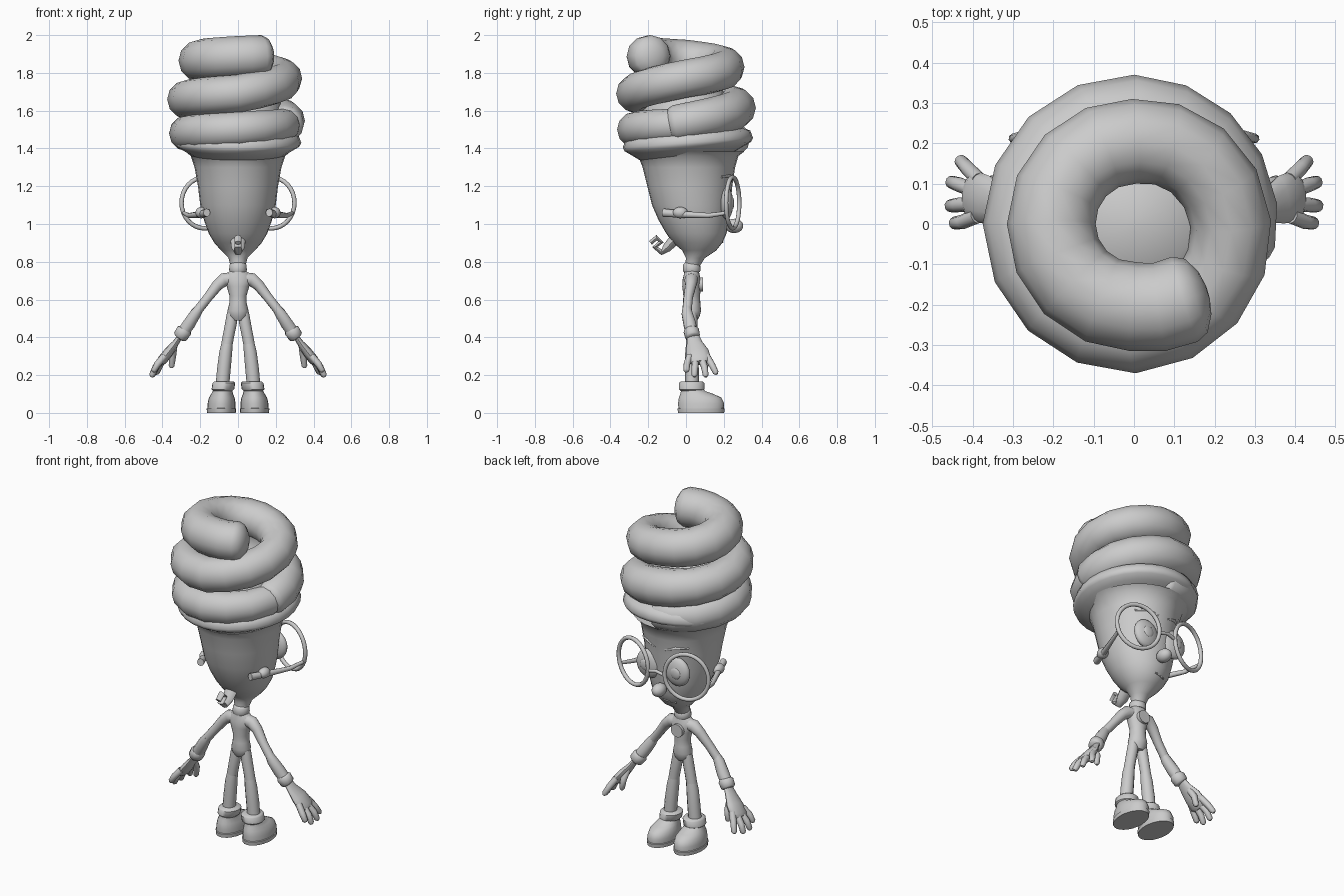
import bpy, bmesh, math
from mathutils import Vector

cube = bpy.data.objects.get("Cube")
if cube:
    bpy.data.objects.remove(cube, do_unlink=True)

grey = bpy.data.materials.new("plain grey")
grey.use_nodes = True
GREY = (0.6, 0.6, 0.6, 1)
grey.diffuse_color = GREY
grey.node_tree.nodes["Principled BSDF"].inputs["Base Color"].default_value = GREY


def finish(name, bm, angle=50, mirror=False):
    bmesh.ops.recalc_face_normals(bm, faces=bm.faces)
    mesh = bpy.data.meshes.new(name)
    bm.to_mesh(mesh)
    bm.free()
    mesh.materials.append(grey)
    ob = bpy.data.objects.new(name, mesh)
    bpy.context.collection.objects.link(ob)
    bpy.ops.object.select_all(action="DESELECT")
    ob.select_set(True)
    bpy.context.view_layer.objects.active = ob
    bpy.ops.object.shade_smooth_by_angle(angle=math.radians(angle))
    if mirror:
        ob.modifiers.new("Mirror", "MIRROR").use_mirror_merge = False
    return ob


def skin(rings, closed=False):
    """Bridge equal rings of points into one capped surface."""
    bm = bmesh.new()
    loops = [[bm.verts.new(p) for p in ring] for ring in rings]
    n = len(loops[0])
    pairs = list(zip(loops, loops[1:]))
    if closed:
        pairs.append((loops[-1], loops[0]))
    else:
        bm.faces.new(loops[0])
        bm.faces.new(loops[-1])
    for a, b in pairs:
        for i in range(n):
            j = (i + 1) % n
            bm.faces.new((a[i], a[j], b[j], b[i]))
    return bm


def stack(name, rows, n=28, tilt=0, **kw):
    """Horizontal ellipses: (z, centre x, centre y, radius x, radius y)."""
    angles = [2 * math.pi * i / n for i in range(n)]
    rings = [[(cx + rx * math.cos(a), cy + ry * math.sin(a), z + tilt * math.sin(a))
              for a in angles] for z, cx, cy, rx, ry in rows]
    return finish(name, skin(rings), **kw)


def tube(name, path, radii, n=12, closed=False, flat=1, up=(0, 0, 1), **kw):
    """Sweep a circle along a path; flat scales it along the up side."""
    path = [Vector(p) for p in path]
    if not isinstance(radii, (list, tuple)):
        radii = [radii] * len(path)
    rings = []
    for i, p in enumerate(path):
        if closed:
            d = path[(i + 1) % len(path)] - path[i - 1]
        else:
            d = path[min(i + 1, len(path) - 1)] - path[max(i - 1, 0)]
        side = d.cross(Vector(up)).normalized()
        top = side.cross(d).normalized()
        rings.append([p + radii[i] * (math.cos(t) * side + flat * math.sin(t) * top)
                      for t in (2 * math.pi * k / n for k in range(n))])
    return finish(name, skin(rings, closed), **kw)


def ball(name, centre, size, **kw):
    bm = bmesh.new()
    bmesh.ops.create_uvsphere(bm, u_segments=20, v_segments=12, radius=1)
    for v in bm.verts:
        v.co = Vector(centre) + Vector(a * b for a, b in zip(v.co, size))
    return finish(name, bm, **kw)


# Head: narrow chin pushed forward, widening into the flared rim
head = [(.78, .04, .035, .04), (.82, .05, .05, .05), (.86, .09, .07, .09),
        (.9, .125, .062, .13), (.95, .155, .055, .16), (1.02, .18, .04, .185),
        (1.1, .2, .028, .208), (1.2, .212, .02, .225), (1.3, .23, .015, .245),
        (1.36, .25, .012, .265), (1.385, .28, .01, .3)]
stack("head", [(z, 0, cy, rx, ry) for z, rx, cy, ry in head])
stack("rim", [(1.36, 0, .01, .24, .25), (1.39, 0, .01, .29, .3), (1.41, 0, .01, .325, .335),
              (1.43, 0, .01, .335, .345), (1.47, 0, .01, .32, .33), (1.5, 0, .0, .25, .26)],
      tilt=.025)
stack("coil_core", [(1.45, 0, 0, .25, .25), (1.68, 0, 0, .22, .22), (1.76, 0, 0, .14, .14),
                    (1.78, 0, 0, .02, .02)], n=16)


# Coiled tube, rising anticlockwise round the head
def coil(name, keys, caps):
    """Keys hold (angle in degrees, height, major radius, tube radius)."""
    path, radii = [], []
    for a, b in zip(keys, keys[1:]):
        steps = max(1, round((b[0] - a[0]) / 22.5))
        for s in range(steps + (b is keys[-1])):
            ang, z, major, r = [u + (v - u) * s / steps for u, v in zip(a, b)]
            t = math.radians(ang)
            path.append(Vector((major * math.cos(t), major * math.sin(t), z)))
            radii.append(r)
    # rounded ends
    for at, toward in ((0, 1), (-1, -2)):
        d = (path[at] - path[toward]).normalized()
        base, r = path[at].copy(), radii[at]
        for ang in (30, 60, 80):
            t = math.radians(ang)
            p, q = base + d * r * caps * math.sin(t), r * math.cos(t)
            if at == 0:
                path.insert(0, p)
                radii.insert(0, q)
            else:
                path.append(p)
                radii.append(q)
    return tube(name, path, radii, n=12, angle=60)


coil("lower_coil", [(90, 1.45, .25, .09), (180, 1.48, .27, .095),
                    (270, 1.5, .27, .095), (365, 1.53, .25, .085)], .4)
coil("main_coil", [(-12, 1.53, .255, .1), (90, 1.615, .262, .108), (180, 1.66, .275, .1),
                   (270, 1.69, .27, .1), (360, 1.77, .24, .1), (450, 1.83, .205, .105),
                   (540, 1.865, .205, .11), (630, 1.885, .205, .11), (664, 1.89, .225, .11)], .55)

# Face
ball("nose", (0, .255, .99), (.038, .048, .038))
ball("eye", (.095, .215, 1.11), (.08, .035, .085), mirror=True)
ball("iris", (.1, .243, 1.11), (.034, .012, .034), mirror=True)
tube("brow", [(.03, .238, 1.235), (.09, .222, 1.255), (.15, .185, 1.25)], [.012, .018, .01],
     flat=.6, mirror=True)
tube("mouth", [(-.06, .178, .9), (0, .194, .905), (.06, .178, .915)], .005, n=6)

# Spectacles: round frames turned outward, bridge and temples
frame = []
for i in range(32):
    t = 2 * math.pi * i / 32
    frame.append((.177 + .122 * math.cos(t), .247 - .035 * math.cos(t), 1.112 + .135 * math.sin(t)))
tube("spectacle_frame", frame, .012, n=8, closed=True, up=(.28, 1, 0), mirror=True)
tube("spectacle_bridge", [(-.06, .28, 1.1), (0, .285, 1.115), (.06, .28, 1.1)], .01, n=8)
tube("spectacle_temple", [(.29, .22, 1.06), (.26, .12, 1.045), (.21, 0, 1.05), (.165, -.12, 1.06)],
     [.009, .012, .016, .02], n=8, flat=1.1, mirror=True)
ball("ear", (.195, -.03, 1.06), (.03, .04, .03), mirror=True)

# Kinked lock of hair at the nape
hook = [(0, y, z) for y, z in ((-.05, .93), (-.1, .875), (-.13, .85), (-.165, .878),
                               (-.132, .905), (-.155, .928), (-.188, .9))]
tube("nape_hook", hook, [.03, .025, .015, .014, .014, .014, .012], n=8, up=(1, 0, 0), flat=1.4)

# Body
stack("collar", [(.745, 0, .03, .043, .043), (.755, 0, .03, .047, .047),
                 (.785, 0, .03, .045, .045), (.795, 0, .03, .035, .035)], n=20)
torso = [(.49, .03, .03), (.51, .05, .042), (.54, .056, .05), (.58, .046, .046), (.62, .045, .044),
         (.67, .06, .05), (.705, .075, .048), (.73, .065, .042), (.755, .04, .038)]
stack("torso", [(z, 0, .03, rx, ry) for z, rx, ry in torso], n=20)
tube("chest_badge", [(0, .07, .68), (0, .09, .68)], .038, n=18)

# Arms and gloves
tube("upper_arm", [(.03, .03, .71), (.075, .028, .705), (.11, .025, .675), (.16, .012, .61),
                   (.215, .005, .54)], [.035, .036, .03, .025, .025], mirror=True)
tube("forearm", [(.205, .005, .555), (.225, .006, .525), (.26, .02, .47), (.295, .03, .42)],
     [.024, .03, .034, .032], mirror=True)
tube("glove_cuff", [(.28, .026, .445), (.285, .028, .435), (.305, .035, .405), (.31, .037, .398)],
     [.034, .042, .04, .03], mirror=True)
tube("palm", [(.3, .035, .415), (.33, .045, .37), (.365, .06, .325), (.4, .07, .28), (.412, .073, .265)],
     [.03, .042, .06, .064, .045], flat=.42, up=(.8, 0, .6), mirror=True)
fingers = {"little_finger": ((.39, .02, .3), (.425, .005, .26), (.445, .002, .225)),
           "ring_finger": ((.4, .05, .28), (.437, .047, .24), (.455, .045, .2)),
           "middle_finger": ((.4, .085, .28), (.435, .098, .24), (.453, .104, .2)),
           "index_finger": ((.385, .11, .3), (.412, .137, .255), (.43, .157, .215)),
           "thumb": ((.34, .07, .35), (.345, .1, .3), (.352, .105, .25))}
for name, (a, b, c) in fingers.items():
    a, b, c = Vector(a), Vector(b), Vector(c)
    tube(name, [a, b, c, c + (c - b) * .25], [.019, .018, .016, .007], n=10, mirror=True)

# Legs
tube("thigh", [(.03, .03, .53), (.036, .03, .48), (.05, .03, .41), (.06, .03, .355)],
     [.028, .031, .03, .03], up=(0, 1, 0), mirror=True)
tube("shin", [(.058, .03, .365), (.065, .03, .32), (.075, .032, .23), (.085, .032, .12)],
     [.03, .034, .036, .036], up=(0, 1, 0), mirror=True)

# Boots
stack("boot_cuff", [(.115, .08, .03, .05, .055), (.125, .08, .03, .06, .068),
                    (.158, .075, .03, .06, .068), (.166, .075, .03, .052, .058)], n=20, mirror=True)
stack("boot_sole", [(0, .088, .08, .076, .122), (.022, .088, .08, .078, .125),
                    (.026, .088, .08, .07, .118)], n=24, mirror=True)
stack("boot_upper", [(.02, .088, .08, .074, .12), (.05, .087, .08, .074, .122),
                     (.08, .086, .075, .068, .113), (.1, .084, .058, .058, .088),
                     (.115, .082, .038, .052, .065), (.135, .08, .03, .048, .055)],
      n=24, mirror=True)
